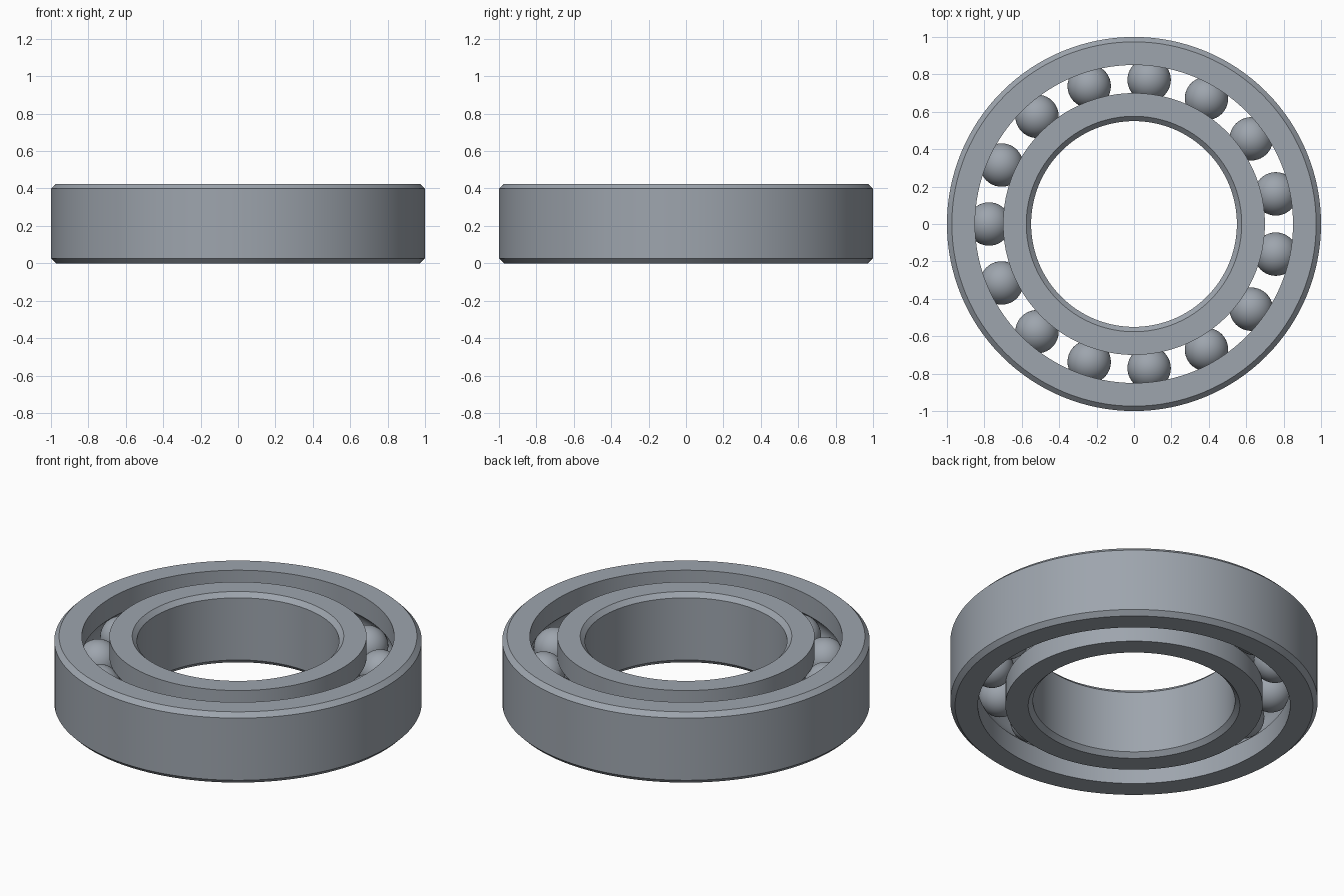
import bpy
import bmesh
from math import acos, cos, pi, sin, tau, radians

cube = bpy.data.objects.get("Cube")
if cube:
    bpy.data.objects.remove(cube, do_unlink=True)

HEIGHT = 0.425
MID = HEIGHT / 2
CHAMFER = 0.026
PITCH = 0.775          # radius of the circle through the ball centres
BALL_RADIUS = 0.116
GROOVE_RADIUS = 0.117
GAP = 0.075            # half the gap between the rings
BALLS = 15

steel = bpy.data.materials.new("brushed steel")
steel.use_nodes = True
colour = (0.34, 0.375, 0.42, 1)
steel.diffuse_color = colour
steel.node_tree.nodes["Principled BSDF"].inputs["Base Color"].default_value = colour


def add_object(name, bm):
    mesh = bpy.data.meshes.new(name)
    bm.to_mesh(mesh)
    bm.free()
    mesh.materials.append(steel)
    obj = bpy.data.objects.new(name, mesh)
    bpy.context.collection.objects.link(obj)
    bpy.ops.object.select_all(action="DESELECT")
    obj.select_set(True)
    bpy.context.view_layer.objects.active = obj
    bpy.ops.object.shade_smooth_by_angle(angle=radians(30))
    return obj


def make_ring(name, plain_radius, side):
    """Lathe a ring; side is +1 for the outer race and -1 for the inner."""
    race = PITCH + side * GAP
    inset = plain_radius - side * CHAMFER
    profile = [(race, 0), (inset, 0), (plain_radius, CHAMFER),
               (plain_radius, HEIGHT - CHAMFER), (inset, HEIGHT), (race, HEIGHT)]
    # Rounded ball groove, from top to bottom
    half = acos(GAP / GROOVE_RADIUS)
    steps = 14
    for i in range(steps + 1):
        a = half - 2 * half * i / steps
        profile.append((PITCH + side * GROOVE_RADIUS * cos(a),
                        MID + GROOVE_RADIUS * sin(a)))
    bm = bmesh.new()
    verts = [bm.verts.new((r, 0, z)) for r, z in profile]
    edges = [bm.edges.new((v, verts[i - 1])) for i, v in enumerate(verts)]
    bmesh.ops.spin(bm, geom=verts + edges, cent=(0, 0, 0), axis=(0, 0, 1),
                   angle=tau, steps=128, use_merge=True)
    bmesh.ops.remove_doubles(bm, verts=bm.verts, dist=0.0001)
    bmesh.ops.recalc_face_normals(bm, faces=bm.faces)
    return add_object(name, bm)


# Rings
make_ring("outer_ring", 1.0, 1)
make_ring("inner_ring", 0.55, -1)

# Balls share one mesh
bm = bmesh.new()
bmesh.ops.create_uvsphere(bm, u_segments=40, v_segments=24, radius=BALL_RADIUS)
first = add_object("ball_1", bm)
for i in range(BALLS):
    ball = first
    if i:
        ball = bpy.data.objects.new(f"ball_{i + 1}", first.data)
        bpy.context.collection.objects.link(ball)
    angle = pi + tau * i / BALLS
    ball.location = (PITCH * cos(angle), PITCH * sin(angle), MID)
